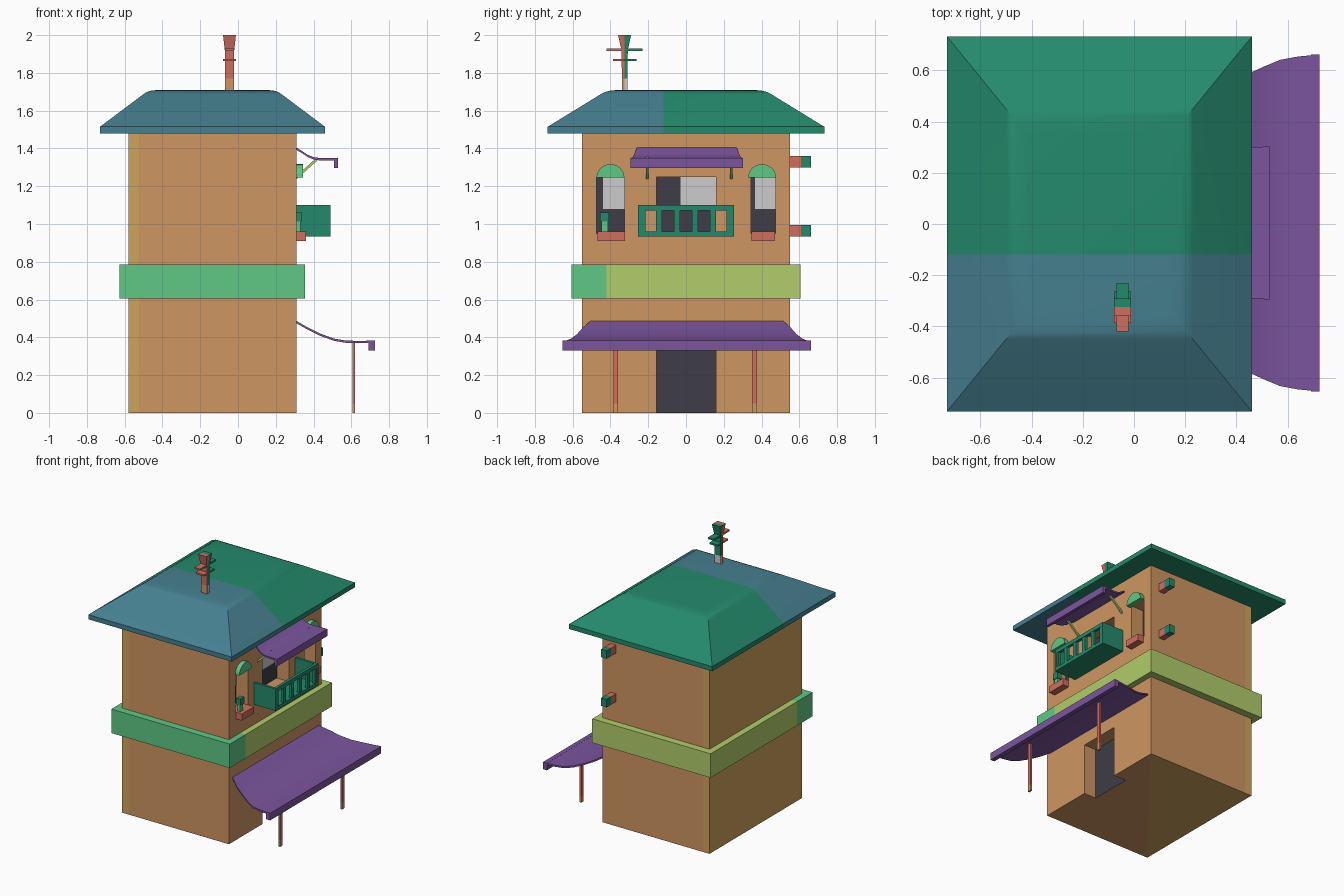
import bpy, bmesh, math
from mathutils import Vector

if "Cube" in bpy.data.objects:
    bpy.data.objects.remove(bpy.data.objects["Cube"])


def material(name, r, g, b):
    lin = lambda c: ((c / 255 + 0.055) / 1.055) ** 2.4 if c > 10 else c / 255 / 12.92
    m = bpy.data.materials.new(name)
    m.diffuse_color = (lin(r), lin(g), lin(b), 1)
    m.use_nodes = True
    m.node_tree.nodes["Principled BSDF"].inputs["Base Color"].default_value = m.diffuse_color
    return m


TAN = material("tan_plaster", 206, 150, 98)
OCHRE = material("ochre_plaster", 206, 164, 92)
BLUE = material("slate_blue", 70, 128, 144)
GREEN = material("deep_green", 36, 138, 108)
MINT = material("mint_green", 96, 200, 134)
LIME = material("lime_green", 176, 205, 107)
PURPLE = material("purple", 124, 85, 158)
RED = material("brick_red", 207, 110, 95)
DARK = material("dark_glass", 62, 60, 70)
GREY = material("pale_grey", 204, 204, 204)


def loft(name, rings, mat):
    """Skin a list of equal-length point rings and cap both ends."""
    bm = bmesh.new()
    vs = [[bm.verts.new(p) for p in r] for r in rings]
    n = len(rings[0])
    for a, b in zip(vs, vs[1:]):
        for i in range(n):
            j = (i + 1) % n
            bm.faces.new((a[i], a[j], b[j], b[i]))
    bm.faces.new(vs[0])
    bm.faces.new(vs[-1])
    bmesh.ops.recalc_face_normals(bm, faces=bm.faces)
    me = bpy.data.meshes.new(name)
    bm.to_mesh(me)
    bm.free()
    ob = bpy.data.objects.new(name, me)
    bpy.context.collection.objects.link(ob)
    me.materials.append(mat)
    return ob


def rect(cx, cy, hx, hy, z):
    return [(cx - hx, cy - hy, z), (cx + hx, cy - hy, z), (cx + hx, cy + hy, z), (cx - hx, cy + hy, z)]


def box(name, x0, x1, y0, y1, z0, z1, mat):
    c = ((x0 + x1) / 2, (y0 + y1) / 2, (x1 - x0) / 2, (y1 - y0) / 2)
    return loft(name, [rect(*c, z0), rect(*c, z1)], mat)


def paint(ob, co, no, mat, only=None):
    """Cut along a plane and colour the faces lying behind it."""
    co, no = Vector(co), Vector(no)
    keep = only or (lambda f: True)
    ob.data.materials.append(mat)
    idx = len(ob.data.materials) - 1
    bm = bmesh.new()
    bm.from_mesh(ob.data)
    faces = [f for f in bm.faces if keep(f)]
    geom = list({g for f in faces for g in (*f.verts, *f.edges)}) + faces
    bmesh.ops.bisect_plane(bm, geom=geom, plane_co=co, plane_no=no, dist=1e-5)
    bm.normal_update()
    for f in bm.faces:
        if keep(f) and (f.calc_center_median() - co).dot(no) < 0:
            f.material_index = idx
    bm.to_mesh(ob.data)
    bm.free()


# tower walls with recessed door, balcony door and two windows
CX = -0.135
walls = box("tower_walls", -0.58, 0.31, -0.55, 0.55, 0, 1.49, TAN)
openings = [(-0.155, 0.16, -0.1, 0.38), (-0.155, 0.16, 0.95, 1.25),
            (-0.475, -0.325, 0.95, 1.25), (0.345, 0.475, 0.95, 1.25)]
bpy.context.view_layer.objects.active = walls
for y0, y1, z0, z1 in openings:
    cutter = box("opening_cutter", 0.21, 0.5, y0, y1, z0, z1, TAN)
    cutter.hide_render = True
    mod = walls.modifiers.new("opening", 'BOOLEAN')
    mod.operation = 'DIFFERENCE'
    mod.solver = 'EXACT'
    mod.object = cutter
    bpy.ops.object.modifier_apply(modifier=mod.name)
    bpy.data.objects.remove(cutter)
is_bottom = lambda f: f.normal.z < -0.9 and f.calc_center_median().z < 0.01
paint(walls, (-0.525, 0, 0), (1, 0, 0), OCHRE, lambda f: not is_bottom(f))
paint(walls, (CX, 0, 0), (1.1, -0.89, 0), OCHRE, is_bottom)
paint(walls, (0.25, 0, 0), (1, 0, 0), DARK,
      lambda f: f.normal.x > 0.9 and f.calc_center_median().x < 0.25)

# pale upper panes
for y0, y1 in ((-0.03, 0.16), (-0.44, -0.325), (0.365, 0.475)):
    box("pale_pane", 0.208, 0.214, y0, y1, 1.08, 1.25, GREY)

# belt around the tower
belt = box("belt", -0.628, 0.355, -0.605, 0.605, 0.605, 0.785, LIME)
paint(belt, (0, -0.42, 0), (0, 1, 0), MINT)

# hipped roof with a softened crown
roof = loft("roof", [rect(CX, 0, hx, hy, z) for hx, hy, z in (
    (0.595, 0.732, 1.48), (0.595, 0.732, 1.515), (0.365, 0.45, 1.688),
    (0.345, 0.425, 1.70), (0.32, 0.395, 1.707), (0.28, 0.35, 1.71))], GREEN)
paint(roof, (0, -0.12, 0), (0, 1, 0), BLUE)
bpy.ops.object.select_all(action='DESELECT')
roof.select_set(True)
bpy.context.view_layer.objects.active = roof
bpy.ops.object.shade_smooth_by_angle(angle=math.radians(35))

# finial mast with crossbars on the roof
MX, MY = -0.045, -0.325
foot = box("mast_foot", MX - 0.025, MX + 0.025, MY - 0.014, MY + 0.014, 1.69, 1.77, GREY)
mast = loft("mast", [rect(MX, MY, hx, hy, z) for hx, hy, z in (
    (0.025, 0.014, 1.77), (0.025, 0.017, 1.92), (0.034, 0.034, 2.0))], GREEN)
bars = [box("mast_crossbar", MX - w, MX + w, MY - h, MY + h, z - 0.006, z + 0.006, GREEN)
        for w, h, z in ((0.024, 0.095, 1.922), (0.034, 0.062, 1.868))]
paint(foot, (0, MY, 0), (0, 1, 0), TAN)
for part in (mast, *bars):
    paint(part, (0, MY, 0), (0, 1, 0), RED)


# curved awnings: profile points are (x, z, half width)
def awning(name, profile, lip, yc=0.004, t=0.012):
    rings = [[(x, yc - w, z), (x, yc + w, z), (x, yc + w, z - t), (x, yc - w, z - t)]
             for x, z, w in profile]
    ob = loft(name, rings, PURPLE)
    x1, z1, w = profile[-1]
    box(name + "_lip", x1 - lip, x1, yc - w, yc + w, z1 - 0.053, z1, PURPLE)
    bpy.ops.object.select_all(action='DESELECT')
    ob.select_set(True)
    bpy.context.view_layer.objects.active = ob
    bpy.ops.object.shade_smooth_by_angle(angle=math.radians(30))


awning("lower_awning", [(0.305, 0.489, 0.508), (0.37, 0.452, 0.55), (0.44, 0.418, 0.58),
                        (0.51, 0.393, 0.612), (0.57, 0.383, 0.637), (0.64, 0.381, 0.65),
                        (0.725, 0.383, 0.658)], 0.033)
awning("upper_awning", [(0.305, 1.407, 0.262), (0.34, 1.386, 0.272), (0.37, 1.366, 0.28),
                        (0.40, 1.354, 0.287), (0.43, 1.349, 0.294), (0.53, 1.349, 0.299)], 0.022)

# awning posts and struts
for y in (-0.372, 0.362):
    post = box("awning_post", 0.606, 0.62, y - 0.013, y + 0.013, 0, 0.38, RED)
    paint(post, (0, 0, 0.05), (0, 0, 1), TAN)
for y in (-0.205, 0.24):
    loft("awning_strut", [[(x, y - 0.006, z - 0.009), (x, y + 0.006, z - 0.009),
                           (x, y + 0.006, z + 0.009), (x, y - 0.006, z + 0.009)]
                          for x, z in ((0.305, 1.242), (0.42, 1.345))], LIME)

# balcony
box("balcony_floor", 0.305, 0.49, -0.253, 0.253, 0.935, 0.96, GREEN)
box("balcony_top_rail", 0.468, 0.49, -0.253, 0.253, 1.072, 1.10, GREEN)
for s in (-1, 1):
    a, b = sorted((s * 0.253, s * 0.235))
    box("balcony_side", 0.305, 0.49, a, b, 0.935, 1.10, GREEN)
    for lo, hi in ((0.031, 0.064), (0.127, 0.158), (0.215, 0.253)):
        a, b = sorted((s * lo, s * hi))
        box("balcony_baluster", 0.468, 0.488, a, b, 0.95, 1.08, GREEN)

# window hoods and sills
for y in (-0.4, 0.403):
    arc = [(y + 0.074 * math.cos(math.pi * i / 12), 1.245 + 0.072 * math.sin(math.pi * i / 12))
           for i in range(13)]
    loft("window_hood", [[(x, p, q) for p, q in arc] for x in (0.305, 0.343)], MINT)
    sill = 0.073 if y < 0 else 0.062
    box("window_sill", 0.25, 0.36, y + 0.005 - sill, y + 0.005 + sill, 0.91, 0.96, RED)

# potted plant on the left sill
box("plant_pot", 0.308, 0.332, -0.448, -0.414, 0.96, 1.012, MINT)
box("plant_top", 0.302, 0.338, -0.455, -0.408, 1.012, 1.06, GREEN)

# stub beams on the back wall
for z in (0.935, 1.30):
    beam = box("stub_beam", 0.195, 0.24, 0.54, 0.663, z, z + 0.06, GREEN)
    paint(beam, (0, 0.61, 0), (0, 1, 0), RED)
